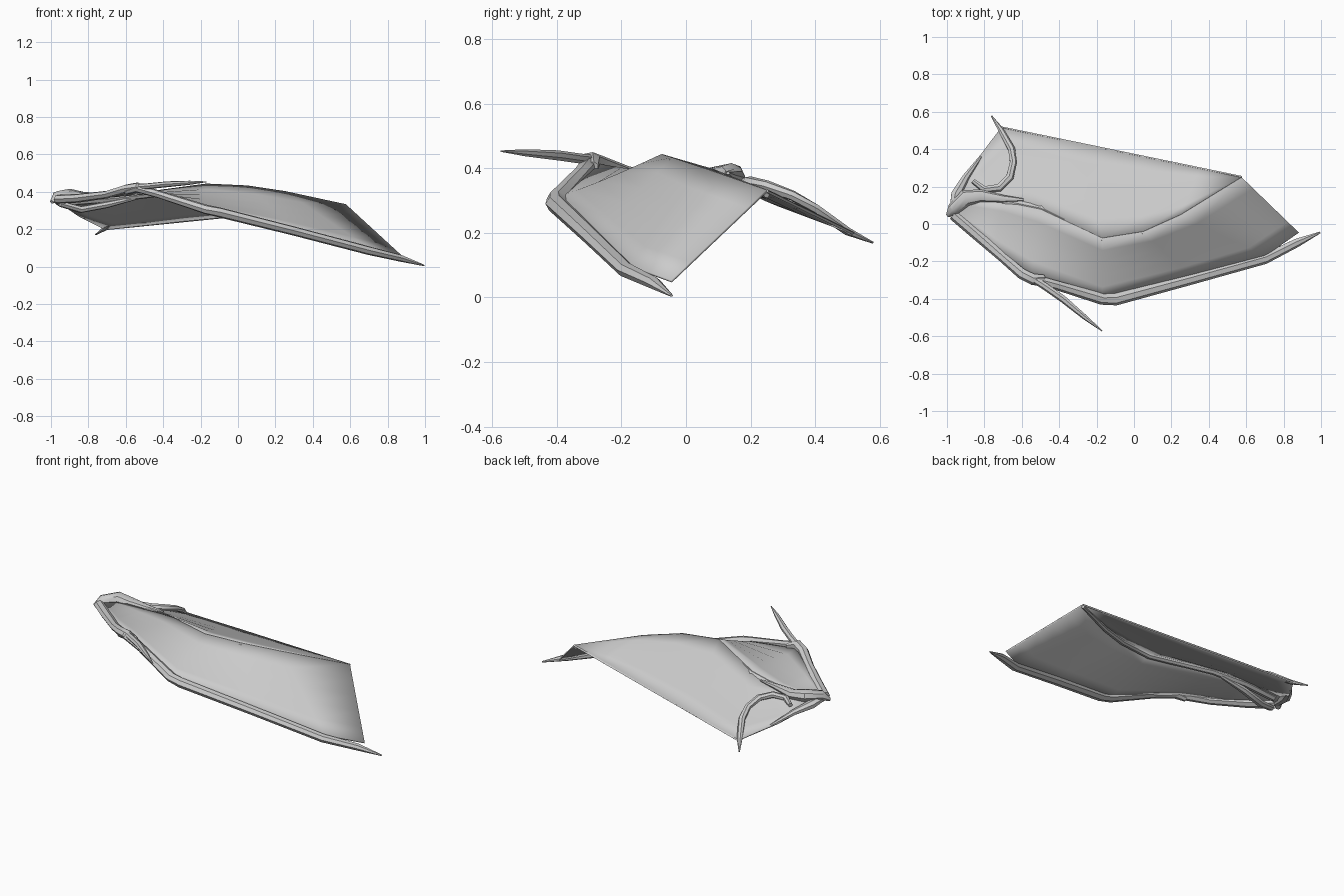
import bpy, bmesh, math
from mathutils import Vector

if "Cube" in bpy.data.objects:
    bpy.data.objects.remove(bpy.data.objects["Cube"])


def finish(bm, name, angle=40):
    bmesh.ops.remove_doubles(bm, verts=bm.verts, dist=0.0005)
    bmesh.ops.recalc_face_normals(bm, faces=bm.faces)
    me = bpy.data.meshes.new(name)
    bm.to_mesh(me)
    bm.free()
    ob = bpy.data.objects.new(name, me)
    bpy.context.collection.objects.link(ob)
    bpy.ops.object.select_all(action='DESELECT')
    ob.select_set(True)
    bpy.context.view_layer.objects.active = ob
    bpy.ops.object.shade_smooth_by_angle(angle=math.radians(angle))
    return ob


def bone(name, pts, sides=7, flat=0.8):
    """Tapered tube through (x, y, z, radius) points."""
    bm = bmesh.new()
    P = [Vector(p[:3]) for p in pts]
    rings = []
    for i, p in enumerate(P):
        d = (P[min(i + 1, len(P) - 1)] - P[max(i - 1, 0)]).normalized()
        side = d.cross(Vector((0, 0, 1))).normalized()
        up = side.cross(d)
        r = pts[i][3]
        rings.append([bm.verts.new(p + side * r * math.cos(2 * math.pi * k / sides)
                                   + up * r * flat * math.sin(2 * math.pi * k / sides))
                      for k in range(sides)])
    for a, b in zip(rings, rings[1:]):
        for k in range(sides):
            j = (k + 1) % sides
            bm.faces.new((a[k], a[j], b[j], b[k]))
    bm.faces.new(rings[0])
    bm.faces.new(rings[-1])
    return finish(bm, name)


def membrane(name, a, b, sags, steps=5):
    """Skin stretched between two chains, bowed by a sag per station."""
    bm = bmesh.new()
    rows = []
    for p, q, s in zip(a, b, sags):
        rows.append([bm.verts.new(Vector(p).lerp(Vector(q), t / steps)
                     - Vector((0, 0, s * math.sin(math.pi * t / steps))))
                     for t in range(steps + 1)])
    for r, n in zip(rows, rows[1:]):
        for k in range(steps):
            bm.faces.new((r[k], r[k + 1], n[k + 1], n[k]))
    ob = finish(bm, name, 50)
    m = ob.modifiers.new("thickness", 'SOLIDIFY')
    m.thickness = 0.008
    m.offset = 0
    return ob


# wing skin
lead = [(-.94, .04, .37), (-.75, -.13, .385), (-.55, -.27, .41), (-.17, -.40, .305),
        (.3, -.28, .195), (.7, -.17, .095), (.88, -.045, .05)]
mid = [(-.93, .12, .37), (-.7, .12, .375), (-.5, .08, .395), (-.17, -.075, .44),
       (.05, -.04, .43), (.25, .05, .40), (.575, .25, .33)]
trail = [(-.95, .17, .34), (-.85, .33, .27), (-.71, .515, .2), (-.3, .433, .242),
         (.05, .36, .277), (.35, .296, .308), (.575, .25, .33)]
membrane("front_membrane", lead, mid, [0, .01, .015, .005, 0, 0, 0])
membrane("rear_membrane", mid, trail, [0, .01, .01, 0, -.005, -.005, 0])

# trailing edge hem
bone("trailing_hem", [(-.71, .515, .2, .007), (.575, .25, .33, .007)], 4)

# arm and leading finger
bone("upper_arm", [(-.965, .05, .36, .03), (-.86, -.04, .365, .03), (-.7, -.18, .385, .026),
                   (-.6, -.265, .415, .03), (-.54, -.295, .425, .032), (-.48, -.29, .405, .02)])
bone("leading_finger", [(-.6, -.27, .40, .02), (-.54, -.295, .42, .03), (-.42, -.325, .385, .026),
                        (-.17, -.40, .305, .032), (-.1, -.402, .29, .034), (.3, -.295, .19, .031),
                        (.7, -.185, .085, .029), (.87, -.1, .045, .024), (.995, -.045, .006, .005)])
bone("thumb_claw", [(-.56, -.28, .425, .02), (-.48, -.33, .43, .02), (-.38, -.40, .44, .02),
                    (-.26, -.50, .448, .014), (-.17, -.572, .453, .003)])

# second finger below the ridge
bone("second_finger", [(-.9, .12, .345, .024)] +
     [(p[0], p[1], p[2] - .014, r) for p, r in
      zip(mid[1:], (.026, .022, .02, .018, .016, .01))])

# shoulder and rear spur
bone("shoulder", [(-.995, .045, .345, .012), (-.965, .08, .375, .035), (-.9, .14, .38, .045),
                  (-.82, .15, .37, .035), (-.7, .135, .378, .02), (-.59, .13, .385, .006)], 8)
bone("shoulder_back", [(-.97, .06, .36, .02), (-.95, .16, .345, .03), (-.9, .25, .32, .02),
                       (-.82, .36, .26, .008)])
bone("lower_arm", [(-.95, .04, .335, .02), (-.84, .08, .305, .024), (-.7, .1, .33, .022),
                   (-.55, .09, .365, .012)])
bone("rear_spur", [(-.86, .23, .345, .014), (-.8, .185, .355, .02), (-.72, .195, .358, .022),
                   (-.665, .25, .345, .022), (-.645, .33, .315, .02), (-.655, .40, .275, .02),
                   (-.71, .50, .205, .016), (-.762, .578, .17, .004)])
